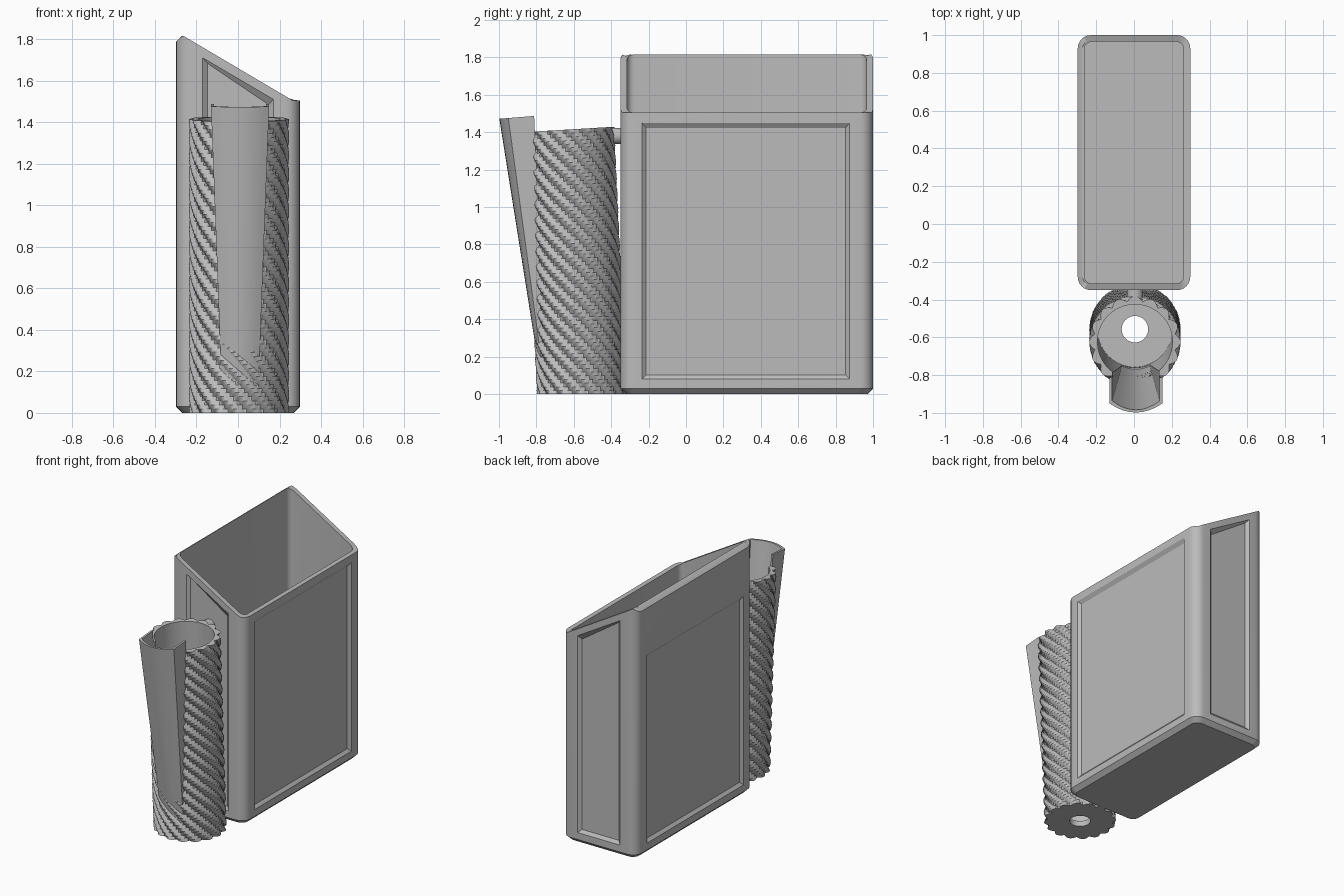
import bpy, bmesh
from math import sin, cos, pi
from mathutils import Vector

cube = bpy.data.objects.get("Cube")
if cube:
    bpy.data.objects.remove(cube)

grey = bpy.data.materials.new("plain_grey")
grey.use_nodes = True
grey.diffuse_color = (0.5, 0.5, 0.5, 1)
grey.node_tree.nodes["Principled BSDF"].inputs["Base Color"].default_value = (0.5, 0.5, 0.5, 1)


def loft(bm, rings, cap=True, closed=False):
    """Skin rings of equal point count; returns the faces of each band."""
    loops = [[bm.verts.new(p) for p in r] for r in rings]
    n = len(loops[0])
    pairs = list(zip(loops, loops[1:]))
    if closed:
        pairs.append((loops[-1], loops[0]))
    bands = [[bm.faces.new((a[i], a[(i + 1) % n], b[(i + 1) % n], b[i]))
              for i in range(n)] for a, b in pairs]
    if cap:
        bm.faces.new(loops[0][::-1])
        bm.faces.new(loops[-1])
    return bands


def finish(bm, name, smooth=True):
    bmesh.ops.recalc_face_normals(bm, faces=bm.faces)
    mesh = bpy.data.meshes.new(name)
    bm.to_mesh(mesh)
    bm.free()
    mesh.materials.append(grey)
    obj = bpy.data.objects.new(name, mesh)
    bpy.context.collection.objects.link(obj)
    if smooth:
        shade(obj)
    return obj


def shade(obj):
    bpy.ops.object.select_all(action='DESELECT')
    obj.select_set(True)
    bpy.context.view_layer.objects.active = obj
    bpy.ops.object.shade_smooth_by_angle(angle=0.5)


# ---- Open box with slanted rim and recessed panels ----
SEG = 6
HX, HY, CY = 0.298, 0.675, 0.325


def rim_z(x):
    z = min(1.82, max(1.505, 1.66 - 0.59 * x))
    return z - max(0, -x - 0.265)


def box_ring(inset, radius, z):
    pts = []
    for k, (sx, sy) in enumerate([(1, 1), (-1, 1), (-1, -1), (1, -1)]):
        cx = sx * (HX - inset - radius)
        cy = CY + sy * (HY - inset - radius)
        for i in range(SEG + 1):
            a = (k + i / SEG) * pi / 2
            x, y = cx + radius * cos(a), cy + radius * sin(a)
            pts.append((x, y, rim_z(x) if z is None else z))
    return pts


def recess(bm, face, axis, lo, hi, tops, depth):
    """Replace a wall quad by a frame, a sloped border and a sunken panel."""
    a, b, c, d = face.verts
    normal = Vector((0, 0, 0))
    normal[1 - axis] = 1 if a.co[1 - axis] > (CY if axis == 0 else 0) else -1
    bm.faces.remove(face)

    def corners(inset, sink):
        out = []
        for v, top in ((a, 0), (b, 0), (c, 1), (d, 1)):
            other = b if v in (a, d) else a
            high = v.co[axis] > other.co[axis]
            p = v.co - normal * sink
            p[axis] = hi - inset if high else lo + inset
            p.z = tops[high] - inset * 1.2 if top else 0.08 + inset
            out.append(bm.verts.new(p))
        return out

    loops = [[a, b, c, d], corners(0, 0), corners(0.022, 0.018)]
    for p, q in zip(loops, loops[1:]):
        for i in range(4):
            j = (i + 1) % 4
            bm.faces.new((p[i], p[j], q[j], q[i]))
    bm.faces.new(loops[-1])


bm = bmesh.new()
bands = loft(bm, [box_ring(0.03, 0.05, 0), box_ring(0, 0.07, 0.03),
                  box_ring(0, 0.07, None), box_ring(0.025, 0.05, None),
                  box_ring(0.035, 0.04, None), box_ring(0.035, 0.04, 0.035)])
for k in range(4):
    wall = bands[1][k * (SEG + 1) + SEG]
    if k % 2 == 0:
        recess(bm, wall, 0, -0.17, 0.17, (1.71, 1.51), 0.018)
    else:
        recess(bm, wall, 1, -0.235, 0.875, (1.45, 1.45), 0.018)
finish(bm, "open_box")

# ---- Tilted tube with twisted ribs, floor and drain hole ----
RIBS, N, LEVELS = 16, 160, 72
TX, TY, LEAN, HEIGHT = 0.005, -0.557, 0.067, 1.415


def tube_ring(t, radius, ribbed=False, z=None):
    pts = []
    for i in range(N):
        a = 2 * pi * i / N
        r = radius
        if ribbed:
            r += 0.027 * abs(cos(RIBS / 2 * (a + 2 * pi * t)))
        dy = r * sin(a)
        pts.append((TX + r * cos(a), TY - LEAN * t + dy,
                    t * (HEIGHT + 0.06 * dy) if z is None else z))
    return pts


bm = bmesh.new()
rings = [tube_ring(i / LEVELS, 0.215, True) for i in range(LEVELS + 1)]
rings += [tube_ring(1, 0.198), tube_ring(0.03, 0.198, z=0.04),
          tube_ring(0, 0.07, z=0.04), tube_ring(0, 0.07)]
loft(bm, rings, cap=False, closed=True)
tube = finish(bm, "ribbed_tube", smooth=False)

# ---- Flared spout on the front of the tube ----
def spout_side(t, inset, back):
    """U-shaped section at height fraction t, open towards the tube."""
    w = 0.088 + 0.052 * t - inset
    front = -0.765 - 0.185 * t + inset
    bulge = 0.018 + 0.03 * t
    arc = [(w * s / 4, front - bulge * (1 - (s / 4) ** 2)) for s in range(-4, 5)]
    pts = [(-w, back)] + arc + [(w, back)]
    return [(0.01 + x, y, 0.12 + 1.36 * t + 0.08 * t * (y + 0.9)) for x, y in pts]


def spout_shell(t):
    back = -0.75 - 0.062 * t
    return spout_side(t, 0, back) + spout_side(t, 0.014, back)[::-1]


bm = bmesh.new()
loft(bm, [spout_shell(0), spout_shell(1)])
finish(bm, "spout")

# Slot in the tube wall that opens it into the spout
bm = bmesh.new()
loft(bm, [spout_side(0, 0.014, -0.66), spout_side(1.1, 0.014, -0.68)])
cutter = finish(bm, "slot_cutter", smooth=False)
cutter.hide_render = True
mod = tube.modifiers.new("slot", 'BOOLEAN')
mod.operation, mod.solver, mod.object = 'DIFFERENCE', 'EXACT', cutter
bpy.context.view_layer.objects.active = tube
bpy.ops.object.modifier_apply(modifier="slot")
bpy.data.objects.remove(cutter)
shade(tube)

# ---- Peg joining tube and box ----
bpy.ops.mesh.primitive_cylinder_add(vertices=24, radius=0.043, depth=0.1,
                                    location=(TX, -0.37, 1.38), rotation=(pi / 2, 0, 0))
peg = bpy.context.object
peg.name = "joining_peg"
peg.data.materials.append(grey)
shade(peg)
